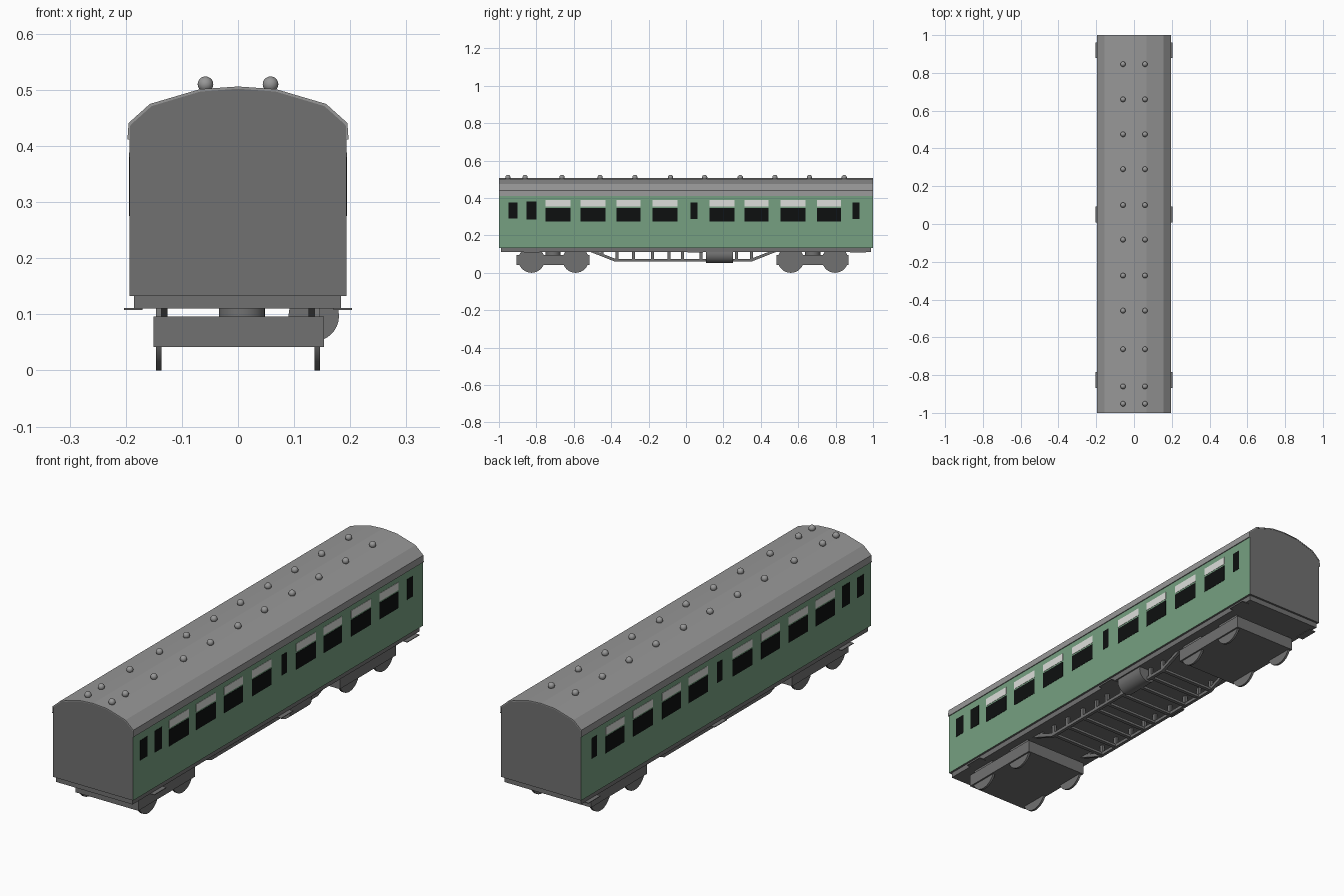
import bpy, bmesh, math
from mathutils import Matrix

if "Cube" in bpy.data.objects:
    bpy.data.objects.remove(bpy.data.objects["Cube"])


def material(name, r, g, b):
    m = bpy.data.materials.new(name)
    m.diffuse_color = (r, g, b, 1)
    m.use_nodes = True
    m.node_tree.nodes["Principled BSDF"].inputs["Base Color"].default_value = m.diffuse_color
    return m


GREEN = material("side_green", 0.18, 0.35, 0.22)
ROOF = material("roof_grey", 0.31, 0.31, 0.31)
DARK = material("dark_grey", 0.165, 0.165, 0.165)
BLACK = material("window_black", 0.004, 0.005, 0.005)
PALE = material("vent_pane_pale", 0.72, 0.73, 0.70)


def finish(name, bm, *mats):
    bmesh.ops.recalc_face_normals(bm, faces=bm.faces[:])
    me = bpy.data.meshes.new(name)
    bm.to_mesh(me)
    bm.free()
    for m in mats:
        me.materials.append(m)
    ob = bpy.data.objects.new(name, me)
    bpy.context.scene.collection.objects.link(ob)
    return ob


def add_box(bm, x0, x1, y0, y1, z0, z1):
    mat = Matrix.Translation(((x0 + x1) / 2, (y0 + y1) / 2, (z0 + z1) / 2))
    mat = mat @ Matrix.Diagonal((x1 - x0, y1 - y0, z1 - z0, 1))
    bmesh.ops.create_cube(bm, size=1, matrix=mat)


def boxes(name, mat, *dims):
    bm = bmesh.new()
    for d in dims:
        add_box(bm, *d)
    return finish(name, bm, mat)


def add_prism(bm, pts, axis, a, b):
    # extrude an (x,z) outline along y, or a (y,z) outline along x
    def put(p, t):
        return (t, p[0], p[1]) if axis == "x" else (p[0], t, p[1])
    face = bm.faces.new([bm.verts.new(put(p, a)) for p in pts])
    r = bmesh.ops.extrude_face_region(bm, geom=[face], use_keep_orig=True)
    d = (b - a, 0, 0) if axis == "x" else (0, b - a, 0)
    bmesh.ops.translate(bm, vec=d, verts=[v for v in r["geom"] if isinstance(v, bmesh.types.BMVert)])


def cylinder(name, mat, centre, radius, depth, axis, seg=32):
    rot = {"x": Matrix.Rotation(math.pi / 2, 4, "Y"),
           "y": Matrix.Rotation(math.pi / 2, 4, "X"),
           "z": Matrix.Identity(4)}[axis]
    bm = bmesh.new()
    bmesh.ops.create_cone(bm, cap_ends=True, segments=seg, radius1=radius, radius2=radius,
                          depth=depth, matrix=Matrix.Translation(centre) @ rot)
    for f in bm.faces:
        f.smooth = len(f.verts) == 4
    for e in bm.edges:
        e.smooth = all(len(f.verts) == 4 for f in e.link_faces)
    return finish(name, bm, mat)


# body: arched section, green sides and dark ends
arch = [(0.193, 0.438), (0.155, 0.472), (0.068, 0.498), (0, 0.503)]
half = [(0.193, 0.133)] + arch
bm = bmesh.new()
add_prism(bm, half + [(-x, z) for x, z in reversed(half[:-1])], "y", -0.999, 0.999)
bm.normal_update()
for f in bm.faces:
    f.material_index = 0 if abs(f.normal.x) > 0.95 else 1
finish("carriage_body", bm, GREEN, DARK)

# roof shell with a short eave on each side
outer = [(0.197, 0.412), (0.195, 0.441), (0.157, 0.475), (0.067, 0.5015), (0, 0.506)]
inner = [(0.1925, 0.412)] + [(x - 0.001, z - 0.001) for x, z in arch[:-1]] + [(0, 0.502)]
ring = outer + [(-x, z) for x, z in reversed(outer[:-1])]
ring += [(-x, z) for x, z in inner] + list(reversed(inner[:-1]))
bm = bmesh.new()
add_prism(bm, ring, "y", -1, 1)
finish("roof", bm, ROOF)

# roof ventilators in pairs
bm = bmesh.new()
for y in (0.846, 0.66, 0.475, 0.29, 0.10, -0.083, -0.273, -0.459, -0.663, -0.86, -0.952):
    for x in (-0.058, 0.058):
        bmesh.ops.create_uvsphere(bm, u_segments=16, v_segments=10, radius=0.014,
                                  matrix=Matrix.Translation((x, y, 0.51)))
for f in bm.faces:
    f.smooth = True
finish("roof_ventilators", bm, ROOF)

# windows on both sides
big = [(-0.75, -0.617), (-0.564, -0.43), (-0.372, -0.243), (-0.18, -0.045),
       (0.126, 0.26), (0.313, 0.441), (0.505, 0.64), (0.70, 0.83)]
narrow = [(-0.95, -0.902, 0.29, 0.377), (-0.853, -0.80, 0.286, 0.38),
          (0.024, 0.062, 0.288, 0.377), (0.89, 0.928, 0.288, 0.377)]
for side, s in (("left", -1), ("right", 1)):
    xs = sorted((s * 0.191, s * 0.1942))
    boxes(side + "_main_windows", BLACK, *[(*xs, a, b, 0.275, 0.347) for a, b in big])
    boxes(side + "_top_panes", PALE, *[(*xs, a, b, 0.354, 0.388) for a, b in big])
    boxes(side + "_door_windows", BLACK, *[(*xs, *n) for n in narrow])
    # door steps
    xs = sorted((s * 0.17, s * 0.203))
    boxes(side + "_door_steps", DARK,
          *[(*xs, y - 0.042, y + 0.042, 0.108, 0.111) for y in (-0.825, 0.05, 0.92)])

# underframe slab
boxes("underframe", DARK, (-0.185, 0.184, -0.99, 0.99, 0.11, 0.1335))

# bogies with wheels and pivots
for tag, y0, y1, axles in (("front", -0.906, -0.516, (-0.826, -0.59)),
                           ("rear", 0.484, 0.87, (0.56, 0.797))):
    boxes(tag + "_bogie_frame", DARK, (-0.151, 0.153, y0, y1, 0.042, 0.096))
    cylinder(tag + "_bogie_pivot", DARK, (0.007, (y0 + y1) / 2, 0.103), 0.041, 0.02, "z")
    for i, y in enumerate(axles):
        for side, s in (("left", -1), ("right", 1)):
            cylinder(f"{tag}_wheel_{side}_{i + 1}", DARK, (s * 0.141, y, 0.07), 0.07, 0.01, "x")

# truss girders with posts, tied by cross beams
posts = (-0.45, -0.37, -0.28, -0.18, -0.09, -0.02, 0.08, 0.18, 0.27, 0.35)
truss = [(-0.51, 0.111), (-0.38, 0.06), (0.35, 0.06), (0.48, 0.111),
         (0.44, 0.111), (0.345, 0.074), (-0.375, 0.074), (-0.47, 0.111)]
for side, s in (("left", -1), ("right", 1)):
    bm = bmesh.new()
    add_prism(bm, truss, "x", s * 0.133 - 0.007, s * 0.133 + 0.007)
    for y in posts:
        z0 = 0.095 if y < -0.4 else 0.07
        add_box(bm, s * 0.133 - 0.006, s * 0.133 + 0.006, y - 0.008, y + 0.008, z0, 0.112)
    finish(side + "_truss", bm, DARK)
boxes("cross_beams", DARK, *[(-0.13, 0.13, y - 0.008, y + 0.008, 0.062, 0.073) for y in posts[1:]])

# tank hung on the right side
cylinder("underfloor_tank", DARK, (0.135, 0.18, 0.097), 0.045, 0.145, "y")
